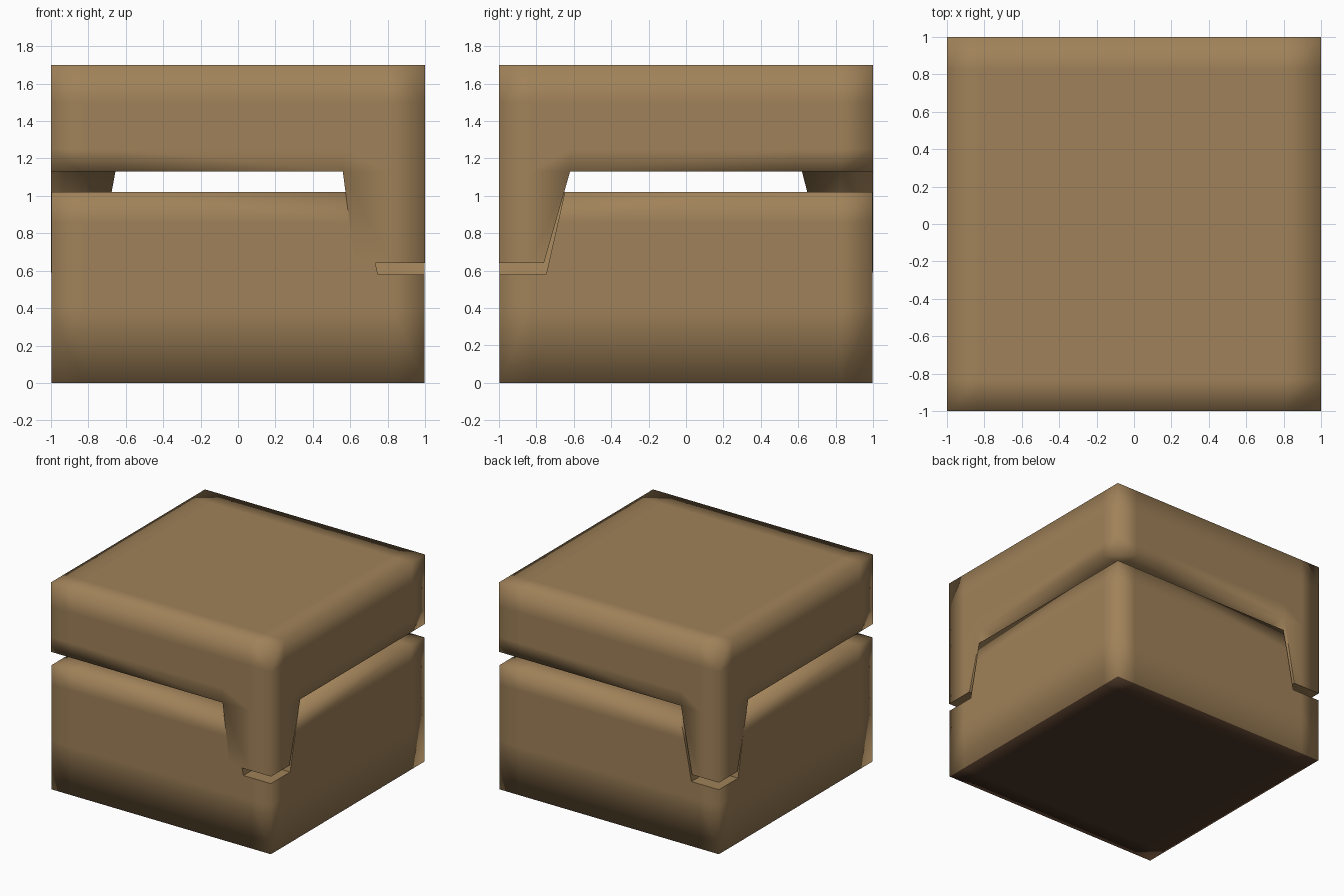
import bpy, bmesh

if "Cube" in bpy.data.objects:
    bpy.data.objects.remove(bpy.data.objects["Cube"])


def material(name, colour):
    mat = bpy.data.materials.new(name)
    mat.diffuse_color = (*colour, 1)
    mat.use_nodes = True
    mat.node_tree.nodes["Principled BSDF"].inputs["Base Color"].default_value = mat.diffuse_color
    return mat


tan = material("tan stone", (0.352, 0.222, 0.100))
dark = material("dark brown underside", (0.077, 0.040, 0.021))


def block(name, xs, ys, zs, filled, warp, sharp_zone):
    """Skin a grid of cells into one smooth-shaded solid; warp moves grid points."""
    bm = bmesh.new()
    points = {}

    def vert(key):
        if key not in points:
            i, j, k = key
            points[key] = bm.verts.new(warp(xs[i], ys[j], zs[k], k))
        return points[key]

    size = (len(xs) - 1, len(ys) - 1, len(zs) - 1)

    def present(c):
        return all(0 <= c[a] < size[a] for a in range(3)) and filled(*c)

    for i in range(size[0]):
        for j in range(size[1]):
            for k in range(size[2]):
                cell = (i, j, k)
                if not present(cell):
                    continue
                for axis in range(3):
                    for side in (0, 1):
                        near = list(cell)
                        near[axis] += 2 * side - 1
                        if present(near):
                            continue
                        u, v = (axis + 1) % 3, (axis + 2) % 3
                        ring = []
                        for a, b in ((0, 0), (1, 0), (1, 1), (0, 1)):
                            p = list(cell)
                            p[axis] += side
                            p[u] += a
                            p[v] += b
                            ring.append(vert(tuple(p)))
                        bm.faces.new(ring if side else ring[::-1])
    bmesh.ops.recalc_face_normals(bm, faces=bm.faces)
    for f in bm.faces:
        f.smooth = True
        # the ground face is dark
        f.material_index = int(f.calc_center_median().z < 0.001)
    # crisp edges around legs and notches, soft edges on the outer corners
    for e in bm.edges:
        on_corner = all(min(abs(v.co.x), abs(v.co.y)) > 0.99 for v in e.verts)
        if any(sharp_zone[0] < v.co.z < sharp_zone[1] for v in e.verts):
            if not on_corner and e.calc_face_angle(0) > 0.6:
                e.smooth = False
    mesh = bpy.data.meshes.new(name)
    bm.to_mesh(mesh)
    bm.free()
    mesh.materials.append(tan)
    mesh.materials.append(dark)
    obj = bpy.data.objects.new(name, mesh)
    bpy.context.collection.objects.link(obj)
    return obj


def in_corner(i, j):
    # front right and back left corner cells
    return (i >= 3 and j <= 1) or (i <= 1 and j >= 3)


# Lower block, with a tapered notch in two opposite corners
def warp_base(x, y, z, k):
    if k >= 3:
        t = (1.02 - z) / 0.44
        front = x > 0 and y < 0
        back = x < 0 and y > 0
        if front or back:
            if abs(x) < 0.7:
                x += 0.10 * t * (1 if front else -1)
            if abs(y) < 0.7:
                y += 0.10 * t * (-1 if front else 1)
        if back and k == 3:
            z -= 0.05
    return x * 0.997, y * 0.997, z


grid = [-1, -0.83, -0.65, 0.65, 0.83, 1]
block("lower_block", grid, grid, [0, 0.40, 0.58, 0.86, 1.02],
      lambda i, j, k: k < 2 or not in_corner(i, j),
      lambda x, y, z, k: warp_base(x, y, z, k + 1), (0.45, 1.01))


# Upper block, with a tapered leg hanging from the same two corners
def warp_lid(x, y, z, k):
    if k == 0:
        front = x > 0
        if abs(x) < 0.7:
            x += 0.065 if front else -0.10
        if abs(y) < 0.7:
            y += -0.14 if front else 0.14
        if not front:
            z = 0.59
    return x, y, z


block("upper_block", [-1, -0.83, -0.655, 0.56, 0.81, 1],
      [-1, -0.83, -0.62, 0.62, 0.83, 1], [0.64, 1.13, 1.25, 1.50, 1.70],
      lambda i, j, k: k > 0 or in_corner(i, j), warp_lid, (0.5, 1.1))
